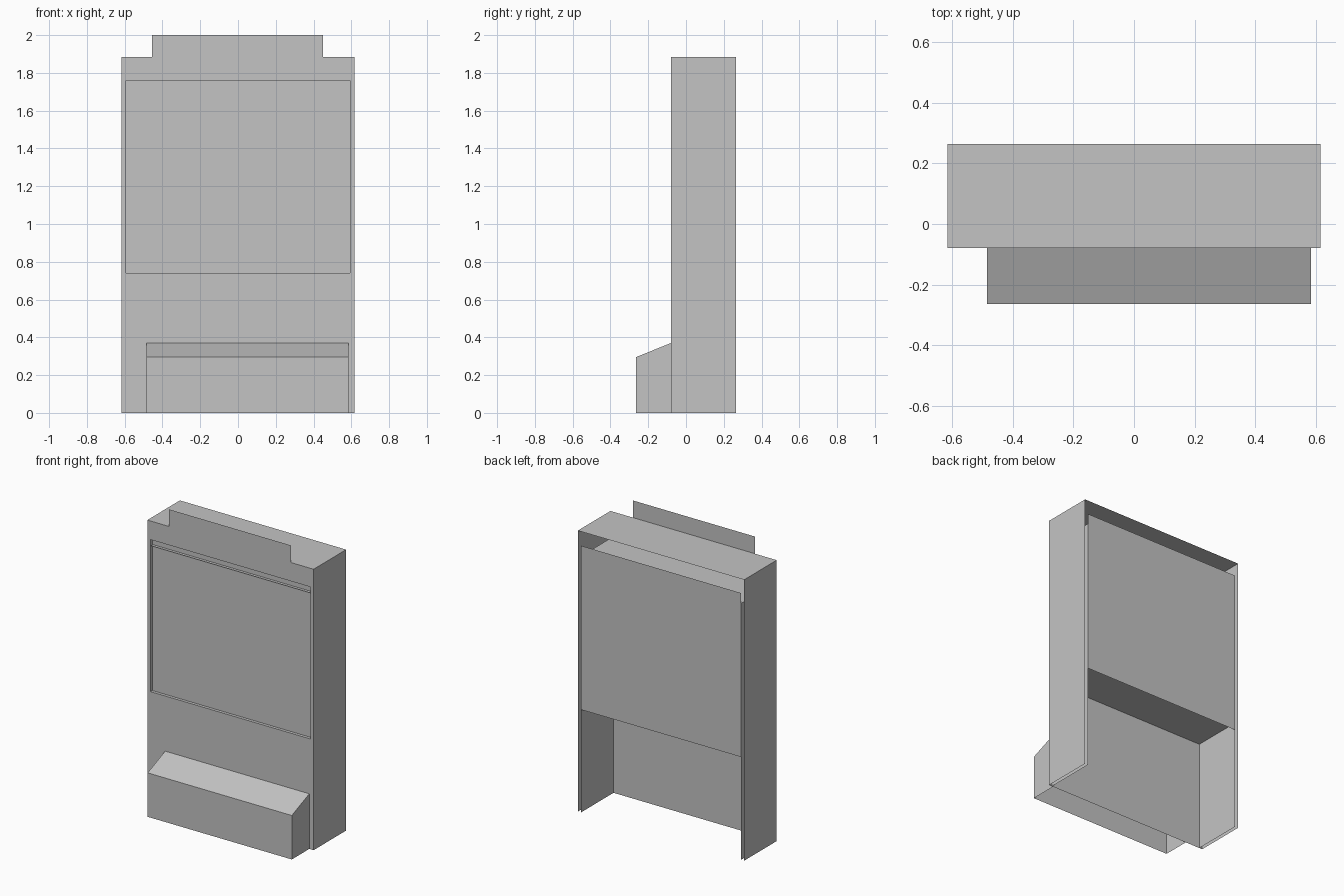
import bpy
import bmesh
from mathutils import Vector

cube = bpy.data.objects.get("Cube")
if cube:
    bpy.data.objects.remove(cube, do_unlink=True)

# Single plain colour
grey = bpy.data.materials.new("plain_grey")
grey.use_nodes = True
COLOUR = (0.55, 0.55, 0.55, 1)
grey.diffuse_color = COLOUR
grey.node_tree.nodes["Principled BSDF"].inputs["Base Color"].default_value = COLOUR

# Main dimensions
HALF_W, INNER_W = 0.617, 0.594
FRONT, BACK = -0.08, 0.265
TOP, TAB_TOP = 1.885, 2.0
SCREEN_LOW, SCREEN_HIGH, LINING_TOP = 0.74, 1.76, 1.72


def finish(name, bm):
    mesh = bpy.data.meshes.new(name)
    bm.to_mesh(mesh)
    bm.free()
    mesh.materials.append(grey)
    obj = bpy.data.objects.new(name, mesh)
    bpy.context.collection.objects.link(obj)
    return obj


def open_box(name, lo, hi, omit):
    """Sheet-metal box without the faces whose normals are in omit."""
    bm = bmesh.new()
    bmesh.ops.create_cube(bm, size=1)
    bm.normal_update()
    gone = [f for f in bm.faces if any(f.normal.dot(Vector(d)) > 0.9 for d in omit)]
    bmesh.ops.delete(bm, geom=gone, context='FACES')
    for v in bm.verts:
        v.co = [hi[i] if v.co[i] > 0 else lo[i] for i in range(3)]
    return finish(name, bm)


def front_sheet(name, y, outlines, facing=-1):
    """Upright flat sheet made of x-z outlines, facing -y or +y."""
    bm = bmesh.new()
    for outline in outlines:
        face = bm.faces.new([bm.verts.new((x, y, z)) for x, z in outline])
        face.normal_update()
        if face.normal.y * facing < 0:
            face.normal_flip()
    bmesh.ops.remove_doubles(bm, verts=bm.verts, dist=0.0001)
    return finish(name, bm)


def rect(x0, x1, z0, z1):
    return [(x0, z0), (x1, z0), (x1, z1), (x0, z1)]


DOWN, FORE, AFT = (0, 0, -1), (0, -1, 0), (0, 1, 0)

# Outer casing: two sides and a top
open_box("outer_casing", (-HALF_W, FRONT, 0), (HALF_W, BACK, TOP), [DOWN, FORE, AFT])

# Front panel with raised header tab and a screen opening
header = [(-INNER_W, SCREEN_HIGH), (INNER_W, SCREEN_HIGH), (HALF_W, SCREEN_HIGH),
          (HALF_W, TOP), (0.45, TOP), (0.45, TAB_TOP), (-0.455, TAB_TOP),
          (-0.455, TOP), (-HALF_W, TOP), (-HALF_W, SCREEN_HIGH)]
front_sheet("front_panel", FRONT, [
    rect(-HALF_W, HALF_W, 0, SCREEN_LOW),
    rect(-HALF_W, -INNER_W, SCREEN_LOW, SCREEN_HIGH),
    rect(INNER_W, HALF_W, SCREEN_LOW, SCREEN_HIGH),
    header])

# Inner lining, shelf below the screen, screen and back cover
open_box("inner_lining", (-INNER_W, FRONT, 0), (INNER_W, BACK, LINING_TOP),
         [DOWN, FORE, AFT])
open_box("screen_shelf", (-INNER_W, FRONT, 0), (INNER_W, BACK, SCREEN_LOW),
         [DOWN, FORE, AFT, (1, 0, 0), (-1, 0, 0)])
front_sheet("screen", FRONT + 0.02, [rect(-INNER_W, INNER_W, SCREEN_LOW, 1.79)])
front_sheet("back_cover", BACK, [rect(-INNER_W, INNER_W, 0.69, 1.79)], facing=1)

# Front ledge with sloped lid, open underneath and behind
ledge = open_box("front_ledge", (-0.485, -0.265, 0), (0.585, FRONT, 0.37), [DOWN, AFT])
for v in ledge.data.vertices:
    if v.co.z > 0.3 and v.co.y < -0.2:
        v.co.z = 0.295
